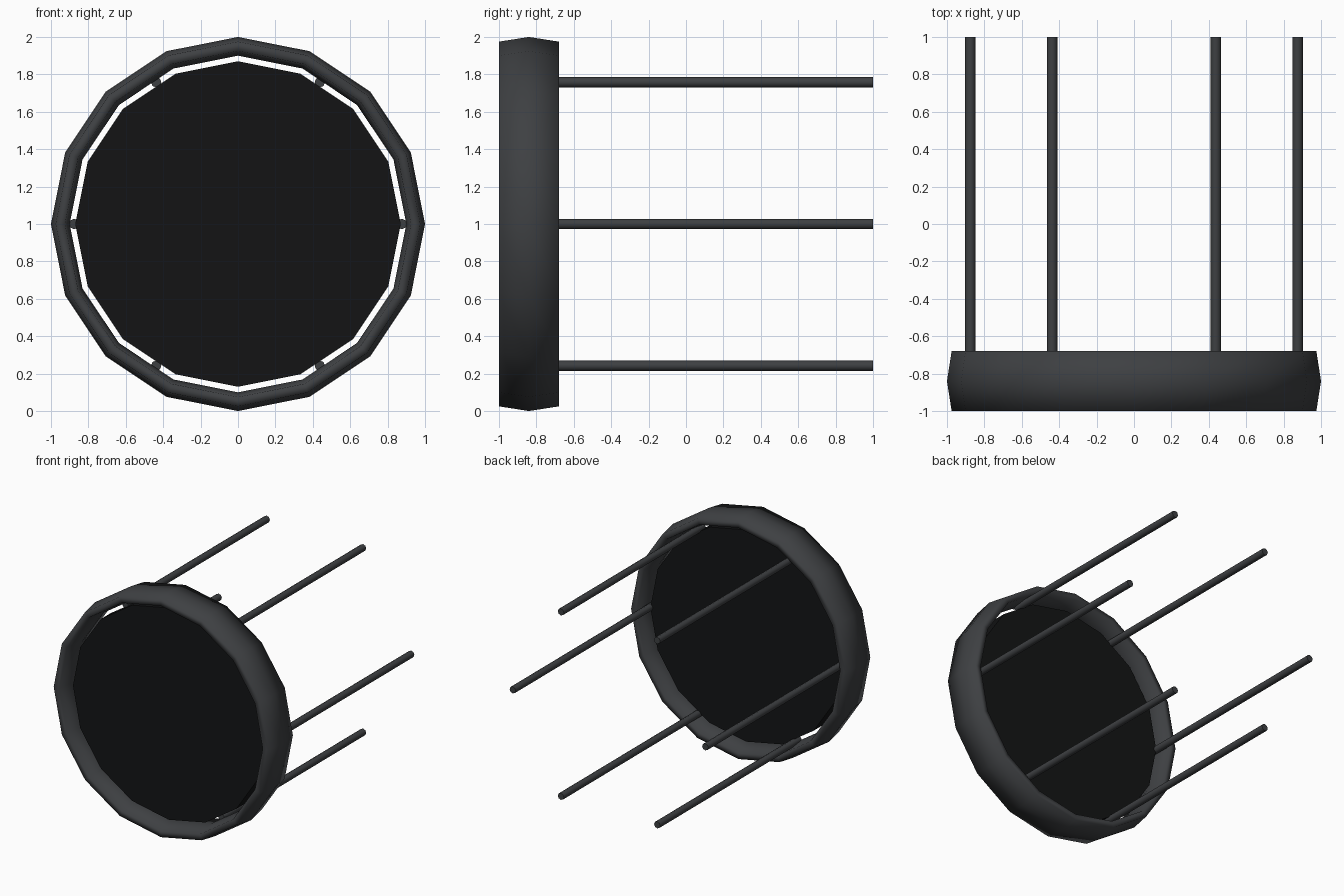
import bpy, math

if "Cube" in bpy.data.objects:
    bpy.data.objects.remove(bpy.data.objects["Cube"])

def material(name, rgb):
    m = bpy.data.materials.new(name)
    m.diffuse_color = (*rgb, 1)
    m.use_nodes = True
    m.node_tree.nodes["Principled BSDF"].inputs["Base Color"].default_value = m.diffuse_color
    return m

frame_mat = material("dark_frame", (0.048, 0.051, 0.055))
disc_mat = material("dark_disc", (0.0065, 0.007, 0.0075))
FACE_FRONT = (math.pi / 2, 0, 0)   # turn the z axis along y
MID_Y = -0.84

def finish(name, mat):
    ob = bpy.context.object
    ob.name = name
    ob.data.materials.append(mat)
    return ob

# Ring: 16 sides, hexagonal section stretched in depth, smooth all round
bpy.ops.mesh.primitive_torus_add(major_segments=16, minor_segments=6,
                                 major_radius=0.95, minor_radius=0.05,
                                 location=(0, MID_Y, 1), rotation=FACE_FRONT)
ring = finish("rim_ring", frame_mat)
ring.scale.z = 0.16 / (0.05 * math.sin(math.pi / 3))
bpy.ops.object.transform_apply(location=False, rotation=True, scale=True)
bpy.ops.object.shade_smooth()

# Thick panel in the middle of the ring
bpy.ops.mesh.primitive_cylinder_add(vertices=16, radius=0.87, depth=0.12,
                                    location=(0, MID_Y, 1), rotation=FACE_FRONT)
finish("panel_disc", disc_mat)
bpy.ops.object.shade_smooth_by_angle(angle=math.radians(35))

# Six long rods running backwards
for i in range(6):
    a = i * math.pi / 3
    bpy.ops.mesh.primitive_cylinder_add(
        vertices=8, radius=0.028, depth=1 - MID_Y, rotation=FACE_FRONT,
        location=(0.875 * math.cos(a), (1 + MID_Y) / 2, 1 + 0.875 * math.sin(a)))
    finish(f"rod_{i + 1}", frame_mat)
    bpy.ops.object.shade_smooth_by_angle(angle=math.radians(50))
